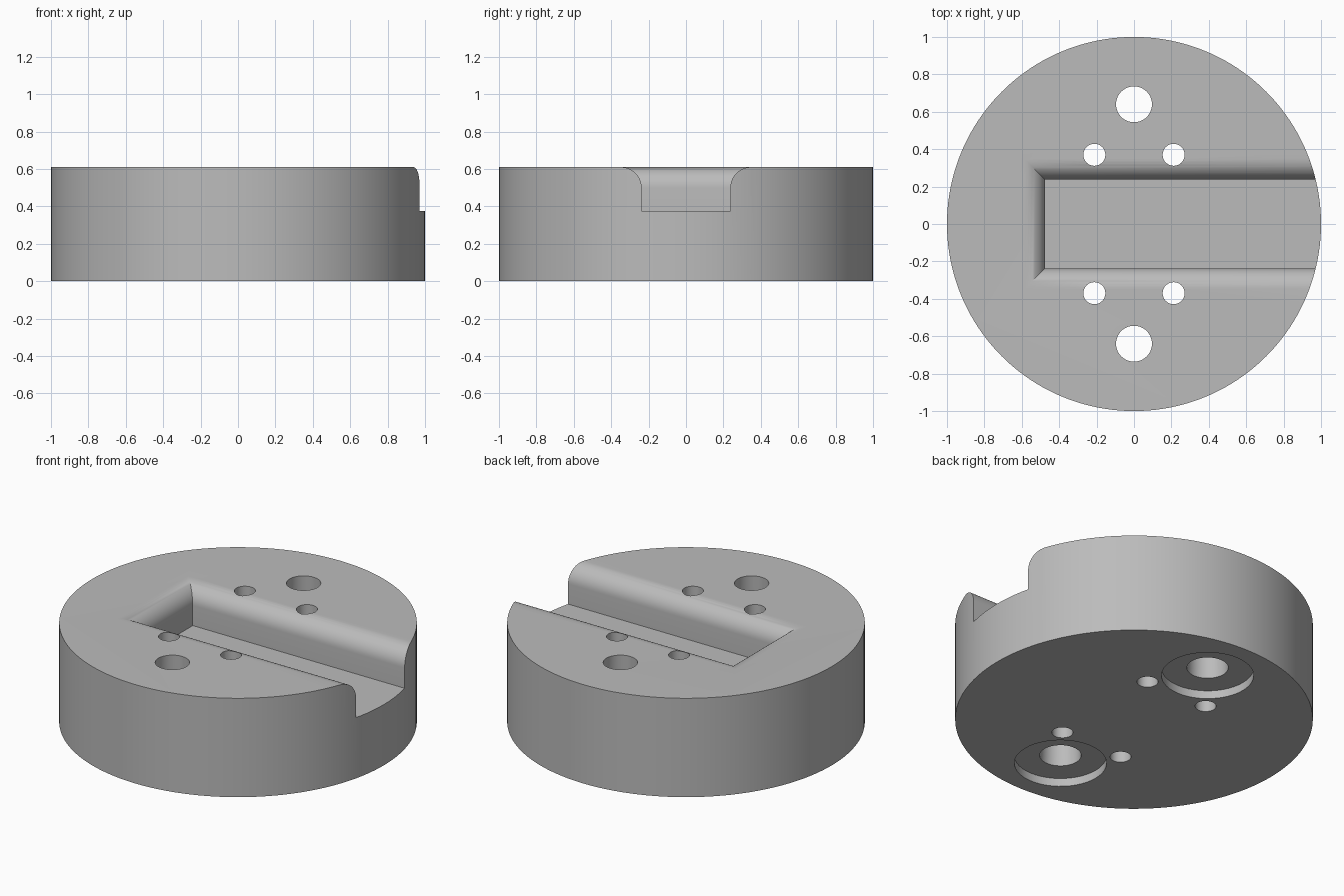
import bpy
import bmesh
import math

cube = bpy.data.objects.get("Cube")
if cube:
    bpy.data.objects.remove(cube, do_unlink=True)

HEIGHT = 0.61
FLOOR = 0.375        # slot floor height
HALF_SLOT = 0.237    # slot half width
SLOT_END = -0.475    # closed end of the slot
FILLET = 0.11        # rounded slot lip

grey = bpy.data.materials.new("plain grey")
grey.use_nodes = True
colour = (0.5, 0.5, 0.5, 1)
grey.diffuse_color = colour
grey.node_tree.nodes["Principled BSDF"].inputs["Base Color"].default_value = colour


def loft(name, rings):
    """Closed solid through a stack of equal-sized rings of points."""
    bm = bmesh.new()
    loops = [[bm.verts.new(p) for p in ring] for ring in rings]
    n = len(loops[0])
    bm.faces.new(loops[0][::-1])
    bm.faces.new(loops[-1])
    for a, b in zip(loops, loops[1:]):
        for i in range(n):
            j = (i + 1) % n
            bm.faces.new((a[i], a[j], b[j], b[i]))
    bmesh.ops.recalc_face_normals(bm, faces=bm.faces)
    mesh = bpy.data.meshes.new(name)
    bm.to_mesh(mesh)
    bm.free()
    mesh.materials.append(grey)
    obj = bpy.data.objects.new(name, mesh)
    bpy.context.collection.objects.link(obj)
    return obj


def circle(x, y, z, r, n):
    turns = [2 * math.pi * i / n for i in range(n)]
    return [(x + r * math.cos(t), y + r * math.sin(t), z) for t in turns]


def round_solid(name, x, y, profile, n=48):
    """Turned solid from (radius, height) pairs."""
    return loft(name, [circle(x, y, z, r, n) for r, z in profile])


def slot_ring(offset, z):
    w, x = HALF_SLOT + offset, SLOT_END - offset
    return [(x, -w, z), (1.3, -w, z), (1.3, w, z), (x, w, z)]


# Round body
body = round_solid("round_base", 0, 0, [(1, 0), (1, HEIGHT)], 160)

# Open-ended slot with a rounded lip and mitred corners
rings = [slot_ring(0, FLOOR)]
steps = 12
for i in range(steps + 1):
    a = math.pi / 2 * i / steps
    rings.append(slot_ring(FILLET * (1 - math.cos(a)),
                           HEIGHT - FILLET + FILLET * math.sin(a)))
rings.append(slot_ring(FILLET, HEIGHT + 0.1))
cutters = [loft("slot_cutter", rings)]

# Screw holes with recesses underneath, and small pin holes
for side in (-1, 1):
    cutters.append(round_solid("screw_hole_cutter", 0, 0.64 * side,
                               [(0.258, -0.1), (0.258, 0.05), (0.116, 0.05),
                                (0.096, HEIGHT), (0.096, HEIGHT + 0.1)]))
    for end in (-1, 1):
        cutters.append(round_solid("pin_hole_cutter", 0.212 * end, 0.37 * side,
                                   [(0.059, -0.1), (0.059, HEIGHT + 0.1)], 32))

# Cut everything out of the body
bpy.ops.object.select_all(action="DESELECT")
body.select_set(True)
bpy.context.view_layer.objects.active = body
for cutter in cutters:
    cutter.hide_render = True
    cut = body.modifiers.new("cut", "BOOLEAN")
    cut.operation = "DIFFERENCE"
    cut.solver = "EXACT"
    cut.object = cutter
    bpy.ops.object.modifier_apply(modifier=cut.name)
    bpy.data.objects.remove(cutter, do_unlink=True)

bpy.ops.object.shade_smooth_by_angle(angle=math.radians(30))
